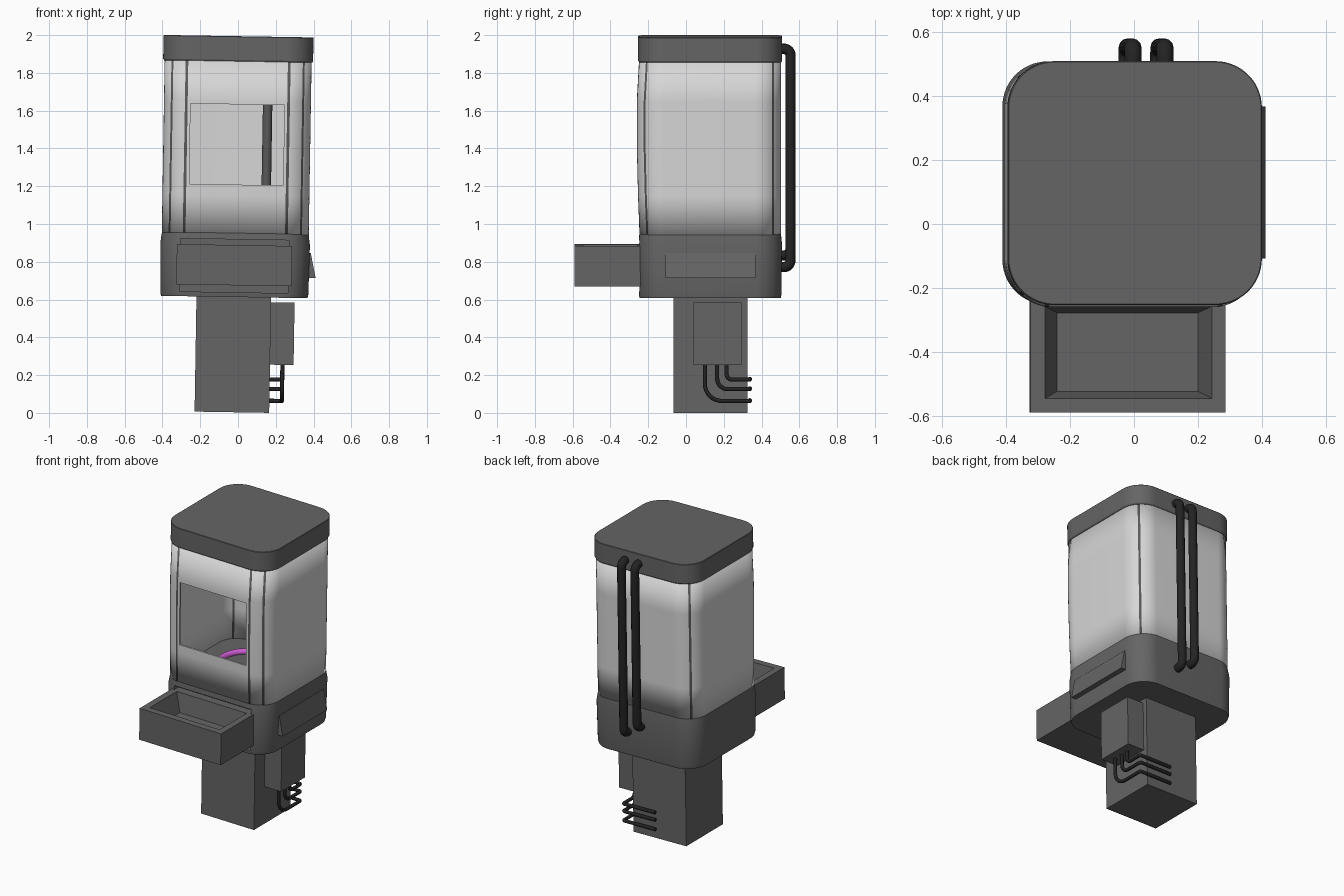
import bpy, bmesh, math
from mathutils import Matrix, Vector

if "Cube" in bpy.data.objects:
    bpy.data.objects.remove(bpy.data.objects["Cube"])

CX, CY = -0.03, 0.128          # body centre line


def material(name, rgb):
    m = bpy.data.materials.new(name)
    m.diffuse_color = (*rgb, 1)
    m.use_nodes = True
    m.node_tree.nodes["Principled BSDF"].inputs["Base Color"].default_value = m.diffuse_color
    return m


GREY = material("dark grey", (0.13, 0.13, 0.13))
PALE = material("pale shell", (0.68, 0.68, 0.68))
BLACK = material("black tubing", (0.017, 0.017, 0.017))
PINK = material("magenta", (0.68, 0.12, 0.72))
SEAM = material("seam grey", (0.1, 0.1, 0.1))


def finish(name, bm, mats, smooth=True):
    bmesh.ops.recalc_face_normals(bm, faces=bm.faces)
    me = bpy.data.meshes.new(name)
    for f in bm.faces:
        f.smooth = smooth
    bm.to_mesh(me)
    bm.free()
    if smooth:
        me.set_sharp_from_angle(angle=math.radians(30))
    for m in mats:
        me.materials.append(m)
    ob = bpy.data.objects.new(name, me)
    bpy.context.collection.objects.link(ob)
    return ob


def loft(name, rings, mats, caps=True, smooth=True, rule=None):
    """Skin a stack of equal-length point rings; rule picks a slot per side."""
    bm = bmesh.new()
    rows = [[bm.verts.new(p) for p in r] for r in rings]
    n = len(rows[0])
    for a, b in zip(rows, rows[1:]):
        for i in range(n):
            j = (i + 1) % n
            f = bm.faces.new((a[i], a[j], b[j], b[i]))
            f.material_index = rule(i) if rule else 0
    if caps:
        bm.faces.new(rows[0][::-1])
        bm.faces.new(rows[-1])
    return finish(name, bm, mats, smooth)


def rounded(hx, hy, r, z, bulge=0, seg=15):
    """Rounded rectangle; bulge pushes the front outwards."""
    pts = []
    for q, (sx, sy) in enumerate([(1, 1), (-1, 1), (-1, -1), (1, -1)]):
        for k in range(seg + 1):
            a = math.radians(90) * (q + k / seg)
            y = sy * (hy - r) + r * math.sin(a)
            push = bulge if sy < 0 and y < r - hy else 0
            pts.append((CX + sx * (hx - r) + r * math.cos(a), CY + y - push, z))
    return pts


def rect(x0, x1, y0, y1, z):
    return [(x0, y0, z), (x1, y0, z), (x1, y1, z), (x0, y1, z)]


def box(name, x0, x1, y0, y1, z0, z1, mat=GREY):
    return loft(name, [rect(x0, x1, y0, y1, z0), rect(x0, x1, y0, y1, z1)], [mat], smooth=False)


def cut(target, cutter):
    cutter.hide_render = True
    cutter.display_type = 'WIRE'
    m = target.modifiers.new("opening", 'BOOLEAN')
    m.operation = 'DIFFERENCE'
    m.object = cutter
    m.solver = 'EXACT'
    cutter.hide_set(True)


def tube(name, pts, radius, bends):
    """Round tube along a path with filleted corners."""
    pts = [Vector(p) for p in pts]
    path = [pts[0]]
    for i, r in enumerate(bends, 1):
        p = pts[i]
        a = p + (pts[i - 1] - p).normalized() * r
        b = p + (pts[i + 1] - p).normalized() * r
        c = a + b - p
        for k in range(9):
            t = math.radians(90) * k / 8
            path.append(c + (a - c) * math.cos(t) + (b - c) * math.sin(t))
    path.append(pts[-1])
    cu = bpy.data.curves.new(name, 'CURVE')
    cu.dimensions = '3D'
    cu.bevel_depth = radius
    cu.bevel_resolution = 4
    cu.use_fill_caps = True
    sp = cu.splines.new('POLY')
    sp.points.add(len(path) - 1)
    for q, p in zip(sp.points, path):
        q.co = (*p, 1)
    sp.use_smooth = True
    cu.materials.append(BLACK)
    ob = bpy.data.objects.new(name, cu)
    bpy.context.collection.objects.link(ob)


# Pedestal and lower body with a drawer recess
box("pedestal", -0.23, 0.165, -0.066, 0.325, 0, 0.64)
base = loft("base", [rounded(0.388, 0.374, 0.14, 0.61), rounded(0.392, 0.378, 0.14, 0.63),
                     rounded(0.396, 0.38, 0.14, 0.89), rounded(0.388, 0.374, 0.14, 0.95)], [GREY])
cut(base, box("drawer_recess_cutter", -0.32, 0.255, -0.4, -0.19, 0.635, 0.915))

# Hollow shell with corner and front seams, and the window opening
n = 16
seams = {7, n + 7, 2 * n + 7, 3 * n + 7, 2 * n + 13, 3 * n + 1}
levels = [(0.945, 0), (1.15, 0.008), (1.4, 0.014), (1.65, 0.014), (1.87, 0.002)]
shell = loft("shell", [rounded(0.389, 0.374, 0.14, z, b) for z, b in levels], [PALE, SEAM],
             caps=False, rule=lambda i: int(i in seams))
solid = shell.modifiers.new("thickness", 'SOLIDIFY')
solid.thickness = 0.012
solid.offset = -1
cut(shell, box("window_cutter", -0.278, 0.219, -0.4, -0.15, 1.205, 1.63, PALE))

# Lid
loft("lid", [rounded(0.392, 0.376, 0.14, 1.857), rounded(0.397, 0.381, 0.145, 1.865),
             rounded(0.397, 0.381, 0.145, 1.988), rounded(0.394, 0.378, 0.142, 1.991)], [GREY])

# Open drawer with sloped inner walls
loft("drawer", [rect(-0.338, 0.272, -0.59, -0.2, 0.672), rect(-0.338, 0.272, -0.59, -0.2, 0.885),
                rect(-0.293, 0.23, -0.545, -0.257, 0.885), rect(-0.253, 0.187, -0.523, -0.278, 0.76)],
     [GREY], smooth=False)

# Wedge panel on the right side
loft("side_panel", [rect(0.34, 0.399, -0.108, 0.368, 0.718), rect(0.34, 0.371, -0.108, 0.368, 0.85)],
     [GREY], smooth=False)

# Inner rod, and ring on the chamber floor
tube("inner_rod", [(0.13, 0.35, 0.94), (0.13, 0.35, 1.87)], 0.025, [])
bpy.data.objects["inner_rod"].data.materials[0] = SEAM

bm = bmesh.new()
R, r, N, M = 0.185, 0.02, 48, 12
ring = [[bm.verts.new((CX + (R + r * math.cos(v)) * math.cos(u),
                       CY + (R + r * math.cos(v)) * math.sin(u), 0.995 + r * math.sin(v)))
         for v in (2 * math.pi * j / M for j in range(M))]
        for u in (2 * math.pi * i / N for i in range(N))]
for i in range(N):
    for j in range(M):
        a, b, k = ring[i], ring[(i + 1) % N], (j + 1) % M
        bm.faces.new((a[j], b[j], b[k], a[k]))
finish("floor_ring", bm, [PINK])
loft("ring_stand", [[(CX + 0.17 * math.cos(t), CY + 0.17 * math.sin(t), z)
                     for t in (2 * math.pi * i / 32 for i in range(32))] for z in (0.94, 0.985)], [GREY])

# Control box with three wires bending round the pedestal
box("control_box", 0.16, 0.29, 0.04, 0.295, 0.255, 0.585)
for i, (y, z, bend) in enumerate([(0.10, 0.064, 0.09), (0.165, 0.127, 0.055), (0.215, 0.177, 0.03)]):
    tube(f"wire_{i + 1}", [(0.231, y, 0.27), (0.231, y, z), (0.231, 0.338, z), (-0.01, 0.338, z)],
         0.011, [bend, 0.012])

# Rear pipes
for side, x, low in [("right", 0.065, 0.77), ("left", -0.035, 0.83)]:
    tube(f"rear_pipe_{side}", [(x, 0.47, 1.925), (x, 0.553, 1.925), (x, 0.553, low), (x, 0.47, low)],
         0.027, [0.035, 0.035])

# The whole machine leans slightly to the right
lean = Matrix.Translation((0, 0, 0.003)) @ Matrix.Rotation(0.0165, 4, 'Y')
for ob in bpy.context.scene.objects:
    ob.matrix_world = lean @ ob.matrix_world
